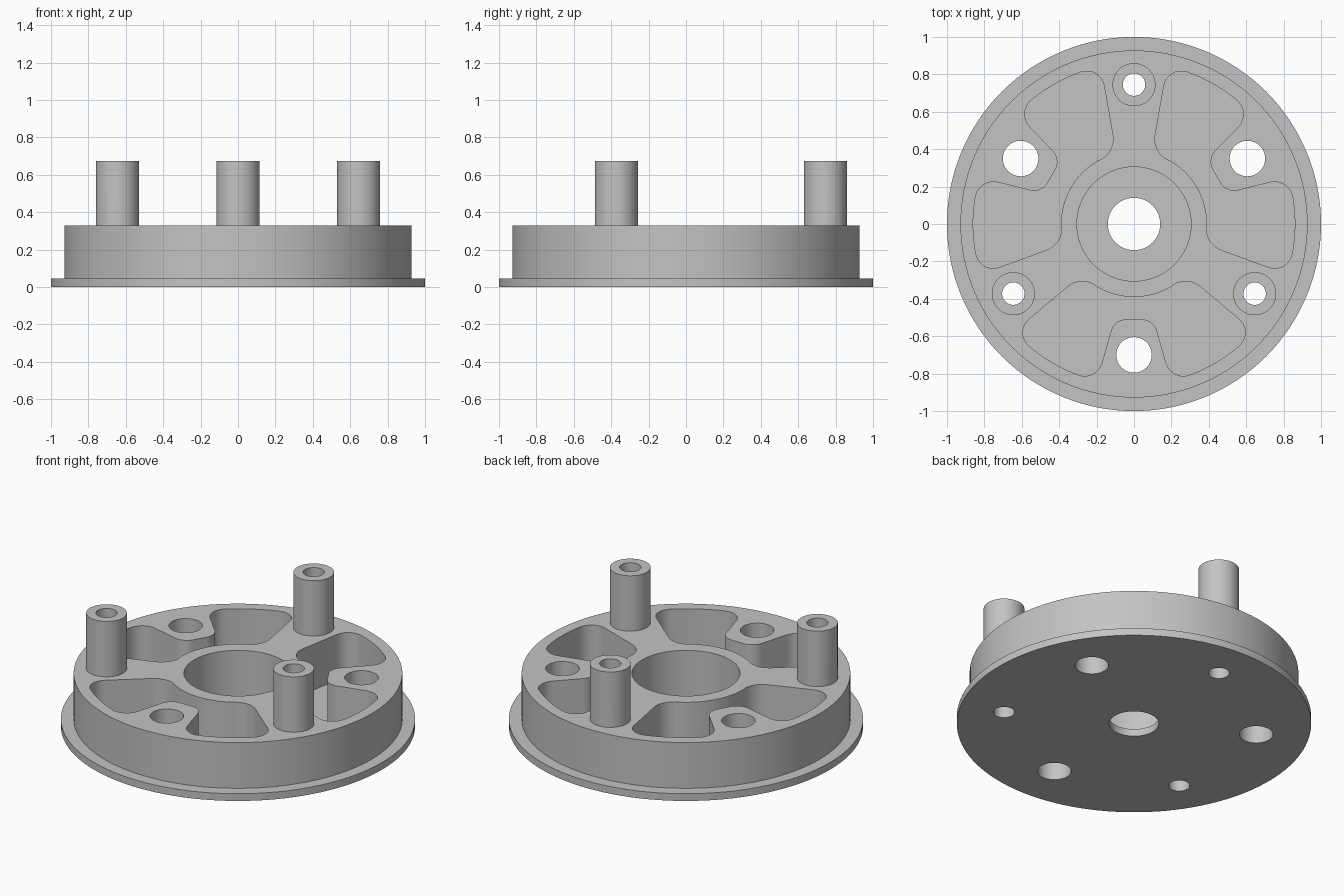
import bpy, bmesh, math
from mathutils import Vector, Matrix

if "Cube" in bpy.data.objects:
    bpy.data.objects.remove(bpy.data.objects["Cube"])

FLANGE_TOP, BODY_TOP, POST_TOP = 0.045, 0.33, 0.675
POST_R, BOLT_R = 0.745, 0.70
THIRDS = [math.radians(a) for a in (0, 120, 240)]

grey = bpy.data.materials.new("machined grey")
grey.diffuse_color = (0.55, 0.55, 0.55, 1)
grey.use_nodes = True
grey.node_tree.nodes["Principled BSDF"].inputs["Base Color"].default_value = grey.diffuse_color


def make_object(name, bm):
    bmesh.ops.recalc_face_normals(bm, faces=bm.faces)
    mesh = bpy.data.meshes.new(name)
    bm.to_mesh(mesh)
    bm.free()
    mesh.materials.append(grey)
    ob = bpy.data.objects.new(name, mesh)
    bpy.context.collection.objects.link(ob)
    return ob


def lathe(profile, steps=128):
    """Closed (radius, height) profile turned about z."""
    bm = bmesh.new()
    rings = []
    for i in range(steps):
        a = 2 * math.pi * i / steps
        rings.append([bm.verts.new((r * math.cos(a), r * math.sin(a), z)) for r, z in profile])
    n = len(profile)
    for i in range(steps):
        p, q = rings[i], rings[(i + 1) % steps]
        for j in range(n):
            k = (j + 1) % n
            bm.faces.new((p[j], q[j], q[k], p[k]))
    return bm


def prism(bm, outline, z0, z1):
    low = [bm.verts.new((x, y, z0)) for x, y in outline]
    high = [bm.verts.new((x, y, z1)) for x, y in outline]
    bm.faces.new(low[::-1])
    bm.faces.new(high)
    for i in range(len(low)):
        j = (i + 1) % len(low)
        bm.faces.new((low[i], low[j], high[j], high[i]))


def circle(r, dist, angle, steps=48):
    cx, cy = dist * math.cos(angle), dist * math.sin(angle)
    return [(cx + r * math.cos(2 * math.pi * i / steps),
             cy + r * math.sin(2 * math.pi * i / steps)) for i in range(steps)]


def rounded(a, corner, b, steps=10):
    """Smooth turn from a to b around a corner."""
    a, c, b = Vector(a), Vector(corner), Vector(b)
    h1, h2 = a.lerp(c, 0.55), b.lerp(c, 0.55)
    pts = []
    for i in range(steps + 1):
        t = i / steps
        s = 1 - t
        pts.append(a * s**3 + h1 * 3 * s * s * t + h2 * 3 * s * t * t + b * t**3)
    return pts


def arc(r, x0, x1, steps):
    """Points on the lower side of a circle between two x positions."""
    a0, a1 = math.asin(x0 / r), math.asin(x1 / r)
    return [Vector((r * math.sin(a0 + (a1 - a0) * i / steps),
                    -r * math.cos(a0 + (a1 - a0) * i / steps))) for i in range(steps + 1)]


def pocket_outline():
    """U-shaped pocket around the front bolt hole: right half, then mirrored."""
    inner = arc(0.39, 0.0, 0.20, 8)
    outer = arc(0.86, 0.56, 0.295, 10)
    half = inner[:-1]
    half += rounded(inner[-1], (0.273, -0.267), (0.355, -0.336))
    half += rounded((0.56, -0.508), (0.643, -0.578), outer[0])
    half += outer[1:-1]
    half += rounded(outer[-1], (0.198, -0.84), (0.17, -0.738))
    half += rounded((0.122, -0.57), (0.105, -0.51), (0.045, -0.51))
    mirror = [Vector((-p.x, p.y)) for p in reversed(half[1:])]
    return half + mirror


def boolean(ob, other, operation):
    mod = ob.modifiers.new(operation.lower(), 'BOOLEAN')
    mod.object, mod.operation, mod.solver = other, operation, 'EXACT'
    bpy.context.view_layer.objects.active = ob
    bpy.ops.object.modifier_apply(modifier=mod.name)
    bpy.data.objects.remove(other, do_unlink=True)


# flanged disc with stepped centre bore
hub = make_object("flanged_hub", lathe([
    (1.0, 0), (1.0, FLANGE_TOP), (0.928, FLANGE_TOP), (0.928, BODY_TOP),
    (0.305, BODY_TOP), (0.305, FLANGE_TOP), (0.14, FLANGE_TOP), (0.14, 0)]))

# standing posts
bm = bmesh.new()
for t in THIRDS:
    prism(bm, circle(0.115, POST_R, math.pi / 2 + t), 0.2, POST_TOP)
boolean(hub, make_object("posts", bm), 'UNION')

# pockets, bolt holes and post bores
bm = bmesh.new()
shape = pocket_outline()
for t in THIRDS:
    turn = Matrix.Rotation(t, 2)
    prism(bm, [turn @ p for p in shape], FLANGE_TOP, 0.5)
    prism(bm, circle(0.095, BOLT_R, -math.pi / 2 + t), -0.1, 0.5)
    prism(bm, circle(0.06, POST_R, math.pi / 2 + t), -0.1, 0.8)
boolean(hub, make_object("cutters", bm), 'DIFFERENCE')

# smooth curved walls, sharp rims
bpy.ops.object.select_all(action='DESELECT')
hub.select_set(True)
bpy.context.view_layer.objects.active = hub
bpy.ops.object.shade_smooth_by_angle(angle=math.radians(30))
